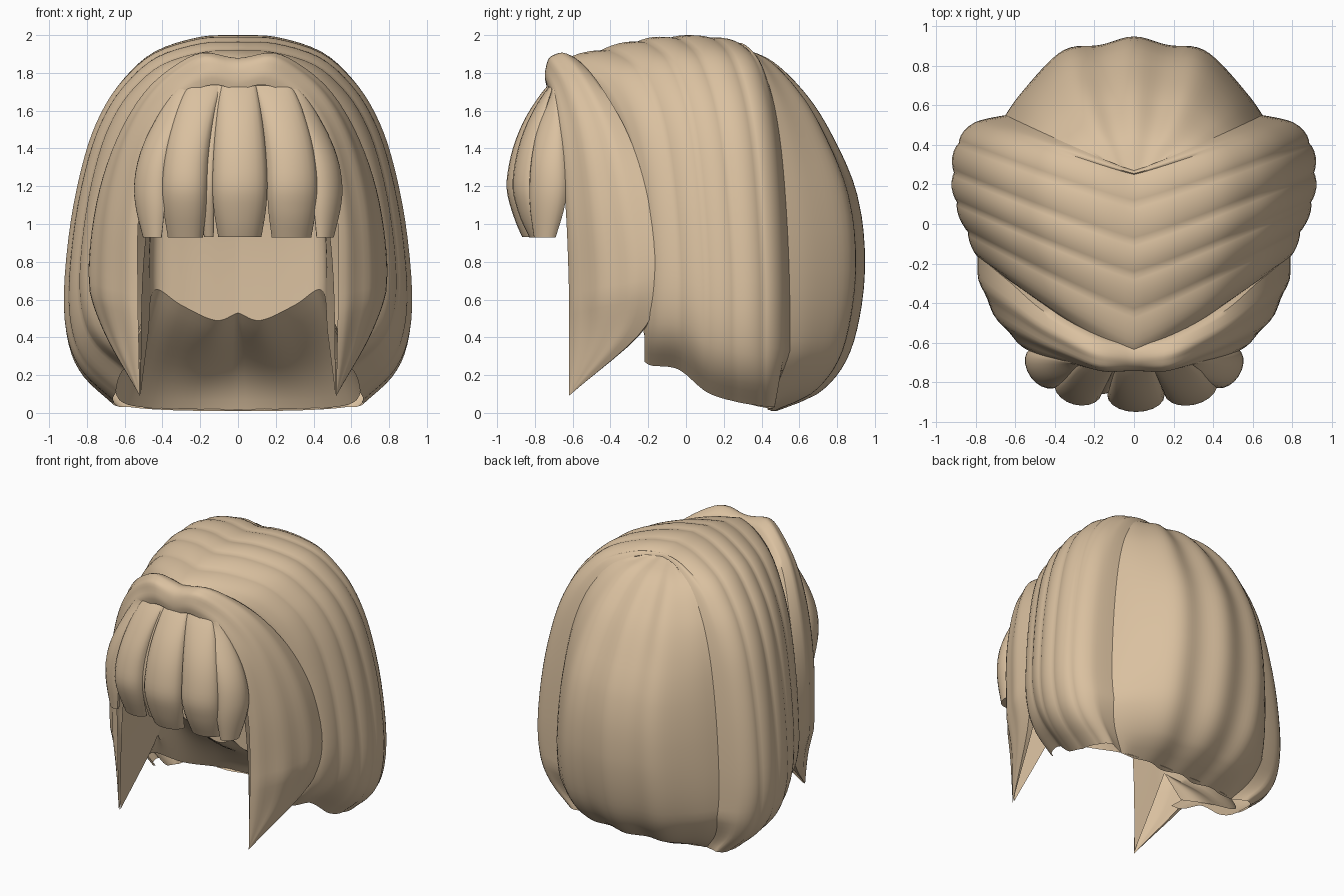
import bpy, math
from mathutils import Vector as V

if "Cube" in bpy.data.objects:
    bpy.data.objects.remove(bpy.data.objects["Cube"])

hair = bpy.data.materials.new("sandy_blonde")
hair.diffuse_color = (0.70, 0.53, 0.35, 1)
hair.use_nodes = True
hair.node_tree.nodes["Principled BSDF"].inputs["Base Color"].default_value = hair.diffuse_color


def spline(pts, t):
    """Catmull-Rom through evenly spaced tuples, t in 0..1."""
    n = len(pts) - 1
    i = min(int(t * n), n - 1)
    f = t * n - i
    p1, p2 = V(pts[i]), V(pts[i + 1])
    p0 = V(pts[i - 1]) if i else 2 * p1 - p2
    p3 = V(pts[i + 2]) if i + 2 <= n else 2 * p2 - p1
    return 0.5 * (2 * p1 + (p2 - p0) * f + (2 * p0 - 5 * p1 + 4 * p2 - p3) * f * f
                  + (3 * p1 - p0 - 3 * p2 + p3) * f ** 3)


def grid(name, rows, flip=False, wrap=False, cap=False, angle=50):
    """Skin a list of equally long point rows."""
    m = len(rows[0])
    verts = [tuple(p) for r in rows for p in r]
    faces = []
    for i in range(len(rows) - 1):
        for j in range(m if wrap else m - 1):
            k = (j + 1) % m
            f = (i * m + j, i * m + k, (i + 1) * m + k, (i + 1) * m + j)
            faces.append(f[::-1] if flip else f)
    if cap:
        faces.append(tuple(range((len(rows) - 1) * m, len(rows) * m)))
    me = bpy.data.meshes.new(name)
    me.from_pydata(verts, [], faces)
    me.materials.append(hair)
    ob = bpy.data.objects.new(name, me)
    bpy.context.collection.objects.link(ob)
    bpy.context.view_layer.objects.active = ob
    ob.select_set(True)
    bpy.ops.object.shade_smooth_by_angle(angle=math.radians(angle))
    ob.select_set(False)
    return ob


def both_sides(half):
    """Mirror a crown-to-tip row across x = 0."""
    return [V((-p.x, p.y, p.z)) for p in reversed(half[1:])] + half


# normalised arch outline: crown to lower side (x, z)
ARCH = [(0, 1), (.22, .995), (.48, .955), (.66, .88), (.785, .79), (.88, .67),
        (.96, .49), (1, .29), (.975, .16), (.89, .075), (.72, 0)]
# arches: apex y, apex z, side y, half width, bottom z, inward curl
LAYERS = [(-.72, 1.77, -.22, .70, .27, 0), (-.65, 1.86, -.18, .775, .25, 0),
          (-.45, 1.92, -.04, .84, .23, 0), (-.26, 1.965, .11, .895, .11, 0),
          (-.09, 1.985, .26, .91, .06, 0), (.10, 1.985, .41, .885, .035, 0),
          (.25, 1.955, .52, .79, .03, .05), (.27, 1.94, .55, .65, .02, .12)]
NT = 40


def arch(L, puff=0.0):
    ya, zt, ys, w, zb, curl = L
    out = []
    for k in range(NT + 1):
        t = k / NT
        x, z = spline(ARCH, t)
        g = max(x, 0) ** 1.1 if t < .7 else 1
        y = ya + (ys - ya) * g - curl * max(0, (t - .8) / .2)
        wave = puff * (1 - .3 * t)
        out.append(V((w * x * (1 + wave), y, zb + (zt - zb) * z + puff * .6 * max(0, z))))
    out[0].x = 0
    return out


# layered crown and sides, each layer swelling then stepping in
rows = []
last = len(LAYERS) - 2
for i in range(last + 1):
    for f in [0, .12, .3, .5, .7, .88] if i < last else [0, .25, .5, .75]:
        L = spline(LAYERS, (i + f) / (last + 1))
        if i == last:
            L = V(LAYERS[i]).lerp(V(LAYERS[i + 1]), f)
        swell = .02 * math.sin(math.pi * f) ** .8 if 0 < i else 0
        rows.append(both_sides(arch(L, swell)))
edge = arch(LAYERS[-1])
rows.append(both_sides(edge))
grid("layered_sides", rows)

# rounded back panel, bridging the last arch
BACK = [(.27, 1.94), (.46, 1.86), (.65, 1.67), (.79, 1.44), (.90, 1.18), (.945, .9),
        (.935, .6), (.86, .3), (.71, .11), (.48, .01)]
centre = [spline(BACK, i / 90) for i in range(91)]
rows = []
for k, e in enumerate(edge):
    c = min(centre, key=lambda p: abs(p.y - e.z))
    if k == 0:
        c = centre[0]
    if k == NT:
        c = centre[-1]
    row = []
    for j in range(41):
        u = -1 + j / 20
        lift = 1 - abs(u) ** 3.0
        ripple = .018 * (math.cos(u * 11) - 1) * lift * min(1, k / 12)
        row.append((e.x * u, e.y + (c.x - e.y) * lift + ripple, e.z + (c.y - e.z) * lift))
    rows.append(row)
grid("back_panel", rows, flip=True)

# swept front locks ending in points, rear edge tucked into the body
FRONT = [(0, -.735, 1.71), (.15, -.735, 1.735), (.32, -.70, 1.65), (.46, -.665, 1.42),
         (.525, -.635, 1.05), (.53, -.62, .65), (.525, -.62, .35), (.52, -.62, .09)]
REAR = [(0, -.62, 1.865), (.22, -.56, 1.86), (.45, -.445, 1.72), (.62, -.30, 1.46),
        (.74, -.20, 1.13), (.79, -.15, .74), (.72, -.22, .45), (.52, -.62, .09)]
half = []
for k in range(41):
    t = k / 40
    a, b = spline(FRONT, t), spline(REAR, t)
    strip = []
    for j in range(17):
        u = j / 16
        p = a.lerp(b, u)
        out = (p - V((0, -.1, .9 if p.z > .9 else p.z))).normalized()
        size = .075 * min(1, (1 - t) * 4) + .03 * math.exp(-((t - .13) / .08) ** 2)
        bump = math.sin(math.pi * u) ** .75 + .07 * math.sin(u * 6 * math.pi) * min(1, 3 * t)
        strip.append(p + out * size * bump)
    fade = min(1, (1 - t) * 3)
    strip.append(b + V((-.10 * b.x / .75, .01, -.05 * (1 - t))) * fade)
    half.append(strip)
rows = [[V((-p.x, p.y, p.z)) for p in s] for s in reversed(half[1:])] + half
grid("front_locks", rows, flip=True)

# inner lining seen under the fringe
HEM = [(0, -.06, .53), (.12, -.07, .49), (.30, -.09, .57), (.445, -.14, .65),
       (.475, -.32, .42), (.515, -.61, .10)]
hem = [spline(HEM, k / 30) for k in range(31)]
rows = []
for i in range(17):
    v = i / 16
    r = math.sqrt(max(0, 1 - v ** 3.5))
    rows.append(both_sides([V((p.x * r, -.6 + (p.y + .6) * r, p.z + (1.71 - p.z) * v))
                            for p in hem]))
grid("inner_lining", rows, flip=True)

# overhanging underside from the lining hem back to the bottom rim
RIM = [(0, .48, .015), (.25, .47, .02), (.46, .43, .025), (.63, .28, .07),
       (.65, .0, .24), (.57, -.2, .33)]
rows = []
for i in range(13):
    v = i / 12
    half = []
    for k in range(31):
        p = hem[min(k, 22)].lerp(spline(RIM, k / 30), v)
        half.append(p + V((0, .12, .05)) * math.sin(math.pi * v) * v * (1 - k / 30))
    rows.append(both_sides(half))
grid("underside", rows)

# fringe strands: plan edges at the widest level, then top x range
STRANDS = [(-.135, -.865, .155, -.865, -.085, .09), (.155, -.86, .42, -.80, .085, .28),
           (-.40, -.80, -.165, -.86, -.26, -.085), (.40, -.82, .525, -.63, .20, .32),
           (-.525, -.63, -.385, -.82, -.32, -.20), (-.19, -.83, -.125, -.84, -.12, -.06)]
# level: z, spread, narrowing, set back
LEVELS = [(1.75, 0, 1, 0), (1.68, .25, 1, 0), (1.58, .52, 1, 0), (1.45, .78, 1, 0),
          (1.32, .94, 1, 0), (1.19, 1, 1, 0), (1.07, .99, .95, .025), (.93, .96, .80, .07)]
for n, (x0, y0, x1, y1, t0, t1) in enumerate(STRANDS):
    outer = n in (3, 4)
    rows = []
    for i in range(22):
        z, s, nar, back = spline(LEVELS, i / 21)
        if outer:
            nar, back = 1 - (1 - nar) * 2, -.3 * back
        z -= .25 * max(0, abs(t0 + t1) / 2 - .12) * (1 - s)
        a = V((t0, -.70, z)).lerp(V((x0, y0, z)), s)
        b = V((t1, -.70, z)).lerp(V((x1, y1, z)), s)
        mid = (a + b) / 2
        d = (b - a) / 2 * nar
        nrm = V((d.y, -d.x, 0)).normalized()
        thick = min(.085, d.length * .7) * (.3 + .7 * s)
        ring = []
        for j in range(20):
            q = 2 * math.pi * j / 20
            sn = math.sin(q)
            ring.append(mid + d * math.cos(q) + nrm * sn * (thick if sn > 0 else .015)
                        + V((0, back, 0)))
        rows.append(ring)
    grid("fringe_strand_%d" % (n + 1), rows, flip=True, wrap=True, cap=True, angle=40)
